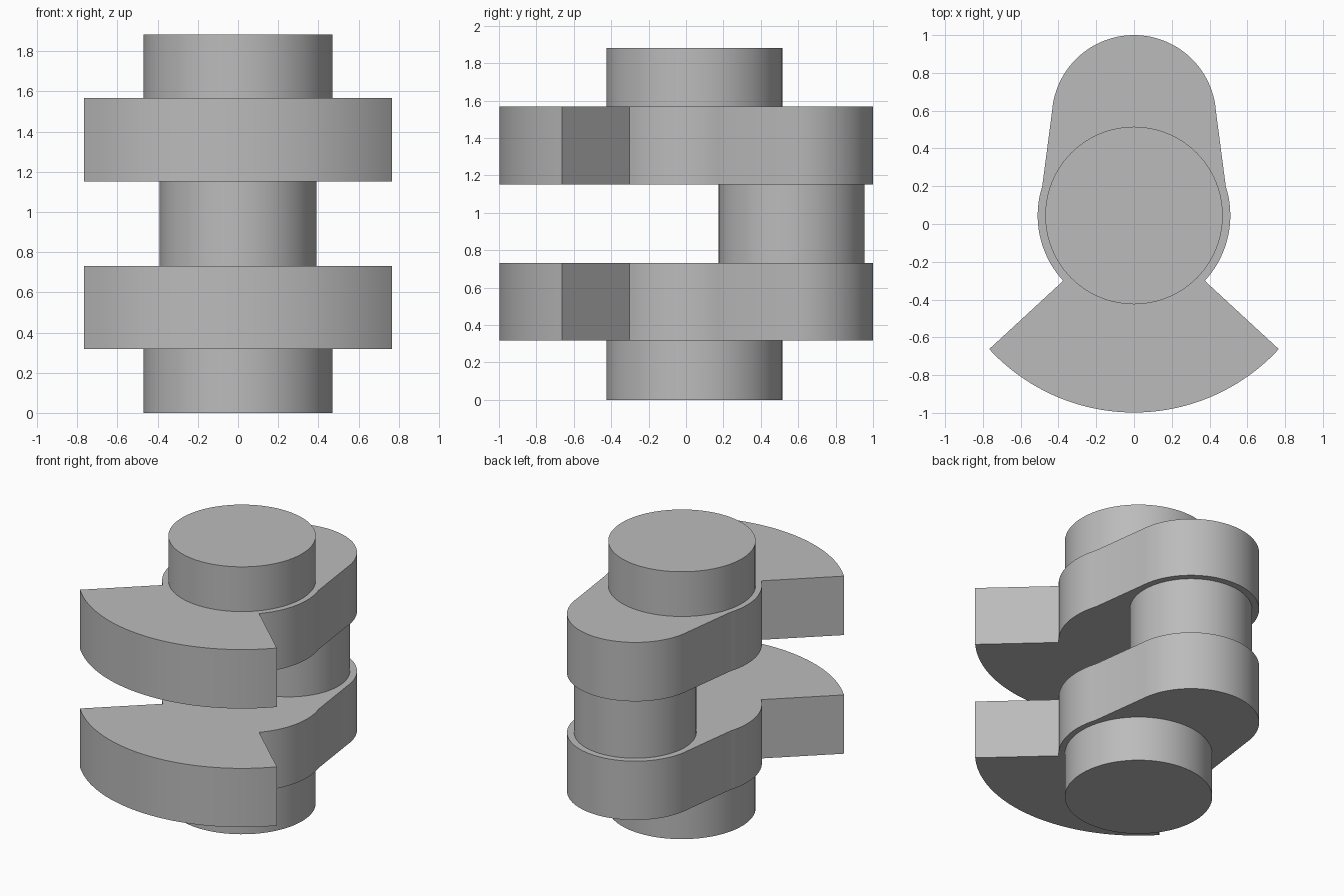
import bpy, bmesh
from math import radians, sin, cos

cube = bpy.data.objects.get("Cube")
if cube:
    bpy.data.objects.remove(cube, do_unlink=True)

# Plain steel colour
steel = bpy.data.materials.new("steel_grey")
steel.use_nodes = True
colour = (0.5, 0.5, 0.5, 1)
steel.diffuse_color = colour
steel.node_tree.nodes["Principled BSDF"].inputs["Base Color"].default_value = colour

MAIN_Y, PIN_Y = 0.045, 0.565


def arc(cy, r, a0, a1, n):
    """Points on an arc centred on (0, cy), angles in degrees."""
    angles = [radians(a0 + (a1 - a0) * i / n) for i in range(n + 1)]
    return [(r * cos(a), cy + r * sin(a)) for a in angles]


def extrude(name, outline, z0, z1):
    """Solid prism from a flat outline."""
    bm = bmesh.new()
    base = bm.faces.new([bm.verts.new((x, y, z0)) for x, y in outline])
    top = bmesh.ops.extrude_face_region(bm, geom=[base], use_keep_orig=True)["geom"]
    for v in top:
        if isinstance(v, bmesh.types.BMVert):
            v.co.z = z1
    bmesh.ops.recalc_face_normals(bm, faces=bm.faces)
    mesh = bpy.data.meshes.new(name)
    bm.to_mesh(mesh)
    bm.free()
    mesh.materials.append(steel)
    obj = bpy.data.objects.new(name, mesh)
    bpy.context.collection.objects.link(obj)
    bpy.ops.object.select_all(action="DESELECT")
    obj.select_set(True)
    bpy.context.view_layer.objects.active = obj
    bpy.ops.object.shade_smooth_by_angle(angle=radians(12))


def journal(name, cy, r, z0, z1):
    extrude(name, arc(cy, r, 0, 360, 96)[:-1], z0, z1)


# Web outline: fan counterweight, main boss, tapered arm and pin boss
SPREAD = 42.7
web = (arc(MAIN_Y, 1.043, 180 + SPREAD, 360 - SPREAD, 48)
       + arc(MAIN_Y, 0.51, -SPREAD, 17.7, 24)
       + arc(PIN_Y, 0.435, 4, 176, 60)
       + arc(MAIN_Y, 0.51, 162.3, 180 + SPREAD, 24))

# Stack from bottom to top
journal("lower_main_journal", MAIN_Y, 0.47, 0, 0.317)
extrude("lower_web", web, 0.317, 0.731)
journal("crank_pin", PIN_Y, 0.39, 0.731, 1.152)
extrude("upper_web", web, 1.152, 1.567)
journal("upper_main_journal", MAIN_Y, 0.47, 1.567, 1.882)
